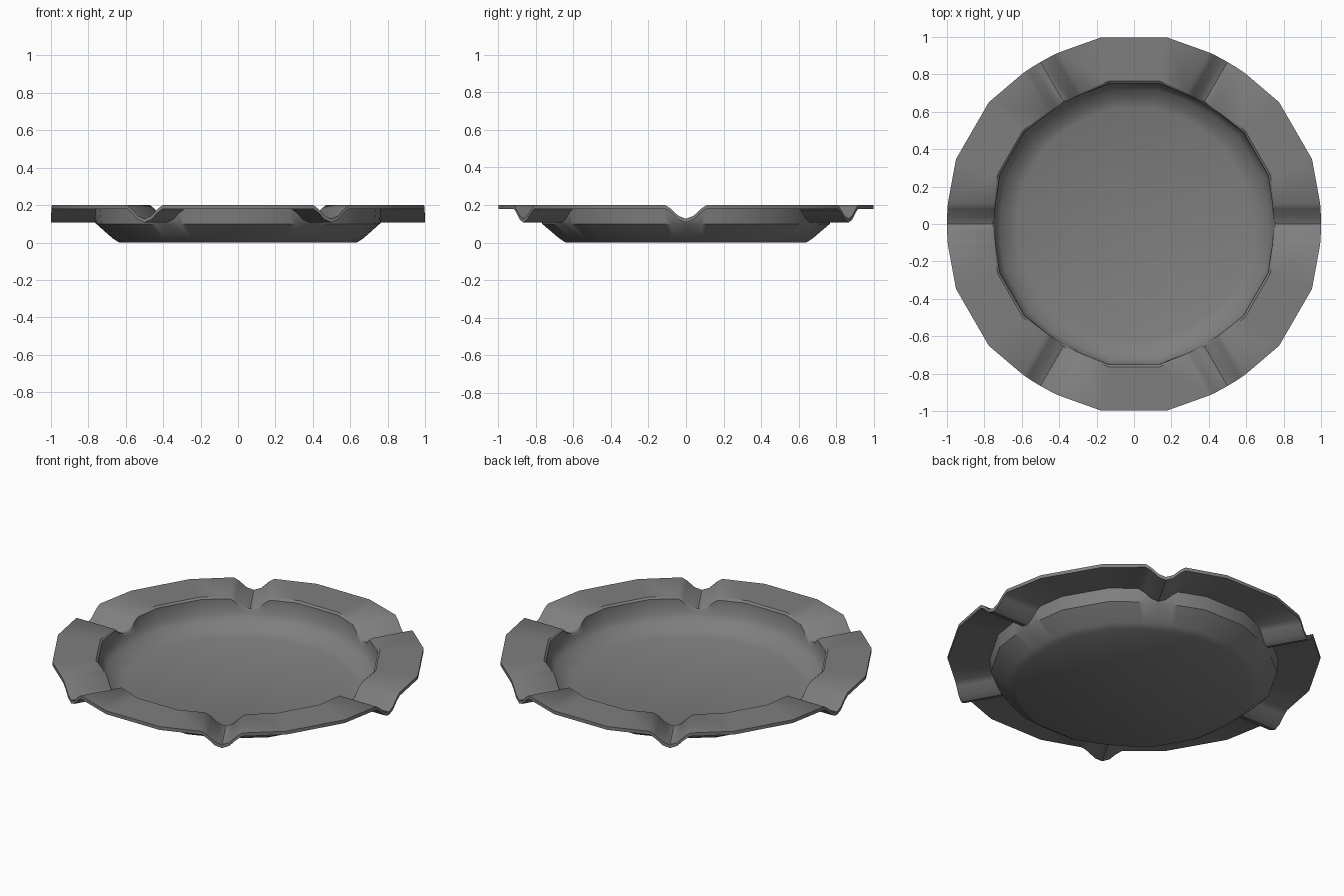
import bpy, bmesh, math

if "Cube" in bpy.data.objects:
    bpy.data.objects.remove(bpy.data.objects["Cube"])

# One 60 degree sector: rest notch (parallel sided) then two plain rim corners.
NOTCH = [(-0.11, 0.0), (-0.08, 0.02), (-0.04, 0.058), (0.0, 0.073),
         (0.04, 0.058), (0.08, 0.02), (0.11, 0.0)]   # (sideways offset, depth)


def ring(bm, r_notch, r_corner, z, dip):
    """Ring of vertices; dip lowers it along the notch profile."""
    verts = []
    side = min(1.0, r_notch / 0.75)
    for s in range(6):
        a = math.radians(60 * s)
        pts = [(r_notch - 0.4 * v * v * side, v * side, z - d * dip) for v, d in NOTCH]
        for deg in (20, 40):
            t = math.radians(deg)
            pts.append((r_corner * math.cos(t), r_corner * math.sin(t), z))
        for x, y, h in pts:
            verts.append(bm.verts.new((x * math.cos(a) - y * math.sin(a),
                                       x * math.sin(a) + y * math.cos(a), h)))
    return verts


bm = bmesh.new()
# Closed section from the floor, over the rim, round to the underside
section = [
    (0.62, 0.63, 0.02, 0), (0.66, 0.675, 0.035, 0), (0.715, 0.73, 0.073, 0),
    (0.742, 0.758, 0.107, 0), (0.745, 0.764, 0.19, 1), (0.755, 0.776, 0.20, 1),
    (1.0, 1.013, 0.20, 1), (1.0, 1.013, 0.18, 1),
    (0.765, 0.785, 0.18, 1), (0.758, 0.778, 0.10, 0),
    (0.67, 0.685, 0.022, 0), (0.635, 0.65, 0.0, 0),
]
rings = [ring(bm, *p) for p in section]
n = len(rings[0])
for lo, hi in zip(rings, rings[1:]):
    for i in range(n):
        j = (i + 1) % n
        bm.faces.new((lo[i], lo[j], hi[j], hi[i]))
# Floor and base
bm.faces.new(rings[0])
bm.faces.new(rings[-1])
bmesh.ops.recalc_face_normals(bm, faces=bm.faces[:])

me = bpy.data.meshes.new("ashtray")
bm.to_mesh(me)
bm.free()
tray = bpy.data.objects.new("ashtray", me)
bpy.context.collection.objects.link(tray)

# Plain grey metal
mat = bpy.data.materials.new("grey metal")
mat.diffuse_color = (0.21, 0.21, 0.21, 1)
mat.use_nodes = True
mat.node_tree.nodes["Principled BSDF"].inputs["Base Color"].default_value = mat.diffuse_color
me.materials.append(mat)

bpy.context.view_layer.objects.active = tray
tray.select_set(True)
bpy.ops.object.shade_smooth_by_angle(angle=math.radians(40))
